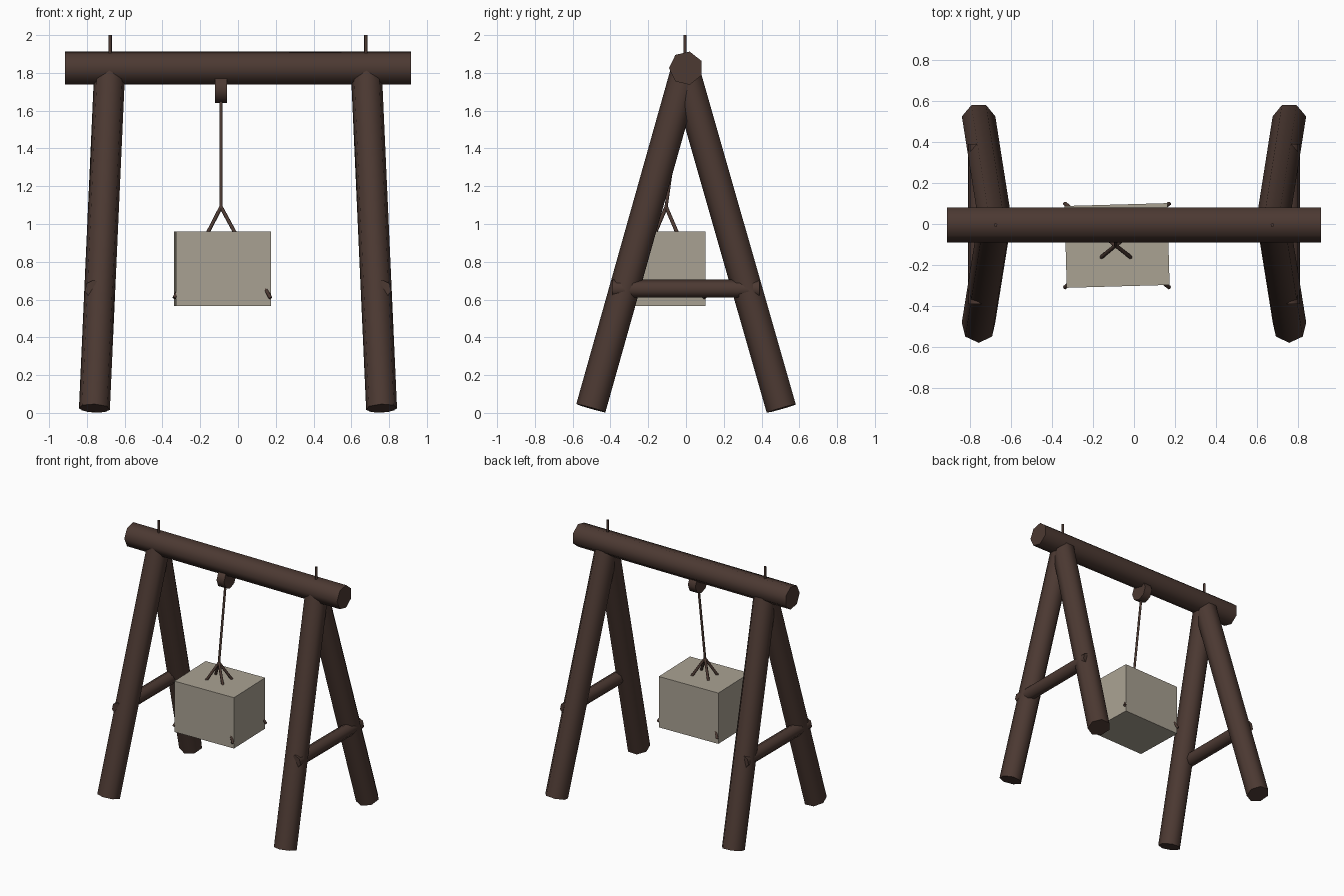
import bpy
import bmesh
import math
from mathutils import Vector, Matrix

old = bpy.data.objects.get("Cube")
if old:
    bpy.data.objects.remove(old, do_unlink=True)


def make_material(name, rgb):
    mat = bpy.data.materials.new(name)
    mat.use_nodes = True
    mat.diffuse_color = (*rgb, 1)
    mat.node_tree.nodes["Principled BSDF"].inputs["Base Color"].default_value = (*rgb, 1)
    return mat


WOOD = make_material("dark brown wood", (0.072, 0.041, 0.032))
STONE = make_material("pale grey stone", (0.40, 0.36, 0.29))


def finish(name, bm, mat, smooth):
    mesh = bpy.data.meshes.new(name)
    bm.to_mesh(mesh)
    bm.free()
    mesh.materials.append(mat)
    obj = bpy.data.objects.new(name, mesh)
    bpy.context.collection.objects.link(obj)
    if smooth:
        bpy.ops.object.select_all(action="DESELECT")
        obj.select_set(True)
        bpy.context.view_layer.objects.active = obj
        bpy.ops.object.shade_smooth_by_angle(angle=math.radians(60))
    return obj


def rod(name, start, end, radius, hint=(0, -1, 0), sides=7):
    """Straight log from start to end with one corner turned towards hint."""
    a, b = Vector(start), Vector(end)
    z = (b - a).normalized()
    x = Vector(hint).cross(z).normalized()
    y = z.cross(x)
    frame = Matrix((x, y, z)).transposed().to_4x4()
    frame.translation = (a + b) / 2
    bm = bmesh.new()
    bmesh.ops.create_cone(bm, cap_ends=True, segments=sides, radius1=radius,
                          radius2=radius, depth=(b - a).length, matrix=frame)
    return finish(name, bm, WOOD, True)


# Top beam
rod("top_beam", (-0.915, 0, 1.825), (0.915, 0, 1.825), 0.09)

# Splayed legs, cross bars and beam pins on both sides
for side, s in (("left", 1), ("right", -1)):
    for end, foot_y in (("front", -0.5), ("back", 0.508)):
        rod(f"{end}_{side}_leg", (s * 0.76, foot_y, 0.024),
            (s * 0.68, 0, 1.8), 0.084)
    rod(f"{side}_cross_bar", (s * 0.762, -0.39, 0.655),
        (s * 0.762, 0.39, 0.655), 0.05, hint=(0, 0, 1))
    rod(f"{side}_beam_pin", (s * 0.677, -0.005, 1.75),
        (s * 0.677, -0.005, 2.0), 0.009)

# Pulley and hoist rope
knot = Vector((-0.09, -0.105, 1.09))
rod("pulley", (-0.122, -0.015, 1.715), (-0.058, -0.015, 1.715), 0.075, hint=(0, 0, -1), sides=8)
rod("hoist_rope", knot, (-0.09, -0.02, 1.70), 0.009)

# Sling ropes running from the knot through the block to its lower corners
for end, dy in (("front", -0.205), ("back", 0.205)):
    for side, dx in (("left", 0.255), ("right", -0.255)):
        rod(f"{end}_{side}_sling_rope", knot, (-0.083 + dx, -0.105 + dy, 0.608), 0.01)

# Hanging block
bm = bmesh.new()
block_frame = (Matrix.Translation((-0.083, -0.105, 0.763))
               @ Matrix.Rotation(math.radians(1.6), 4, "Z")
               @ Matrix.Diagonal((0.503, 0.4, 0.395, 1)))
bmesh.ops.create_cube(bm, size=1, matrix=block_frame)
finish("hanging_block", bm, STONE, False)
